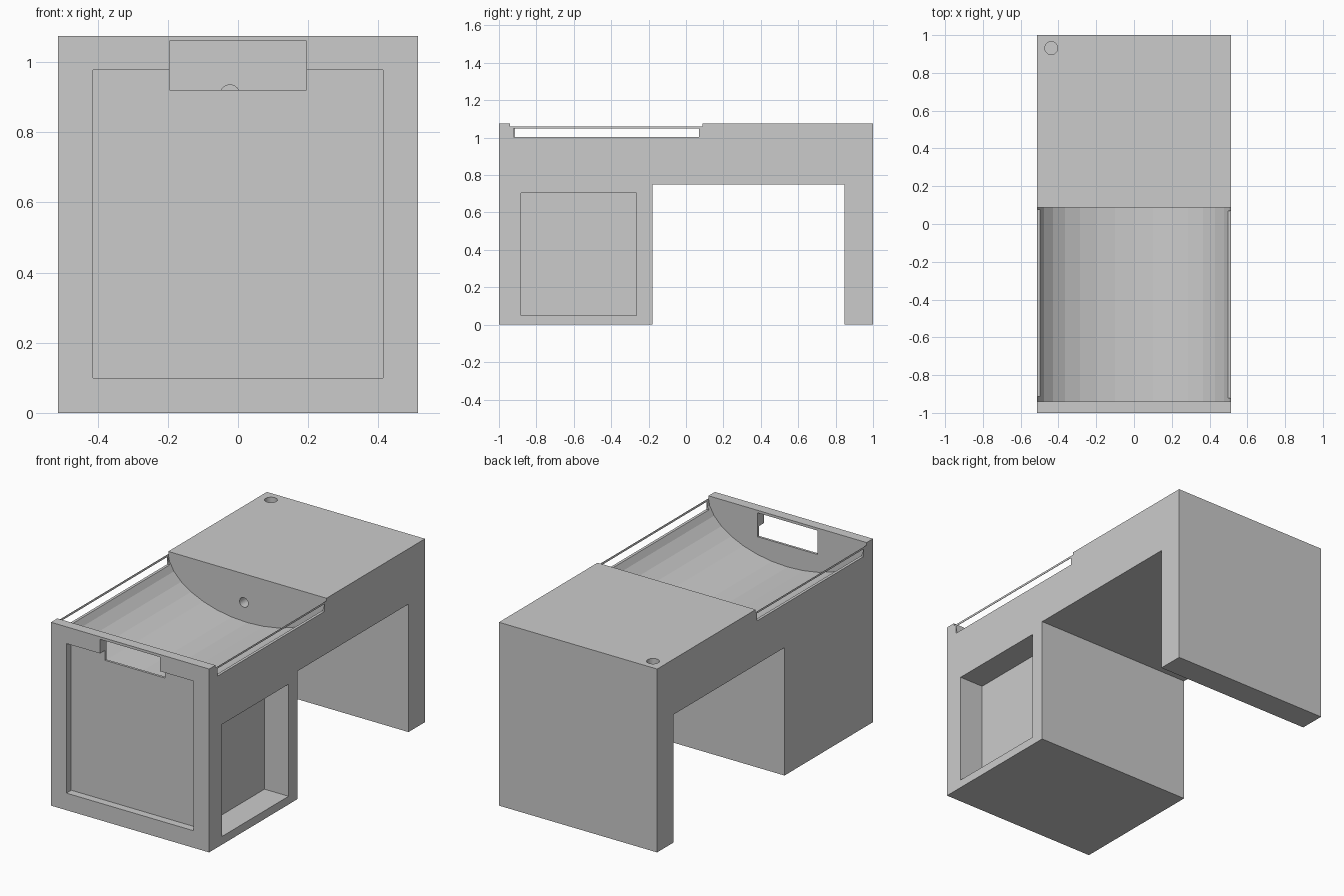
import bpy, bmesh, math
from mathutils import Matrix

if "Cube" in bpy.data.objects:
    bpy.data.objects.remove(bpy.data.objects["Cube"])

W, H = 0.513, 1.075


def make(name, bm):
    bmesh.ops.recalc_face_normals(bm, faces=bm.faces[:])
    me = bpy.data.meshes.new(name)
    bm.to_mesh(me)
    bm.free()
    ob = bpy.data.objects.new(name, me)
    bpy.context.collection.objects.link(ob)
    return ob


def box(name, x0, x1, y0, y1, z0, z1):
    bm = bmesh.new()
    bmesh.ops.create_cube(bm, size=1)
    bmesh.ops.scale(bm, vec=(x1 - x0, y1 - y0, z1 - z0), verts=bm.verts)
    bmesh.ops.translate(bm, vec=((x0 + x1) / 2, (y0 + y1) / 2, (z0 + z1) / 2), verts=bm.verts)
    return make(name, bm)


def cylinder(name, center, rx, rz, length, along_y, sides=32):
    bm = bmesh.new()
    bmesh.ops.create_cone(bm, cap_ends=True, segments=sides, radius1=1, radius2=1, depth=length)
    bmesh.ops.scale(bm, vec=(rx, rz, 1), verts=bm.verts)
    if along_y:
        bmesh.ops.rotate(bm, matrix=Matrix.Rotation(math.pi / 2, 3, 'X'), verts=bm.verts)
    bmesh.ops.translate(bm, vec=center, verts=bm.verts)
    return make(name, bm)


# Desk body: side profile extruded across the width
profile = [(-1, 0), (-0.18, 0), (-0.18, 0.75), (0.847, 0.75), (0.847, 0), (1, 0), (1, H), (-1, H)]
bm = bmesh.new()
face = bm.faces.new([bm.verts.new((-W, y, z)) for y, z in profile])
ext = bmesh.ops.extrude_face_region(bm, geom=[face])
bmesh.ops.translate(bm, vec=(2 * W, 0, 0),
                    verts=[g for g in ext['geom'] if isinstance(g, bmesh.types.BMVert)])
body = make("desk_body", bm)

cutters = [
    # Rounded basin in the top
    cylinder("basin_cut", (0, -0.427, H), 0.5157, 0.28, 1.028, True),
    # Shallow front panel and the window into the basin
    box("front_panel_cut", -0.413, 0.413, -1.1, -0.955, 0.10, 0.977),
    box("front_window_cut", -0.195, 0.195, -1.1, -0.9, 0.92, 1.06),
    # Compartment on the right side
    box("side_compartment_cut", W - 0.156, W + 0.1, -0.883, -0.264, 0.048, 0.705),
    # Cable holes
    cylinder("top_hole_cut", (-0.438, 0.931, H), 0.034, 0.034, 0.3, False),
    cylinder("basin_hole_cut", (-0.023, 0.09, 0.907), 0.028, 0.028, 0.3, True),
]
# Long slots under the side rails
for side, shift in ((-1, 0.008), (1, 0)):
    xs = sorted((side * 0.42, side * 0.6))
    cutters.append(box("rail_slot_cut", xs[0], xs[1], -0.921 + shift, 0.069 + shift, 1.004, 1.048))

bpy.context.view_layer.objects.active = body
for c in cutters:
    c.hide_render = True
    mod = body.modifiers.new(c.name, 'BOOLEAN')
    mod.operation = 'DIFFERENCE'
    mod.solver = 'EXACT'
    mod.object = c
    bpy.ops.object.modifier_apply(modifier=mod.name)
    bpy.data.objects.remove(c, do_unlink=True)
